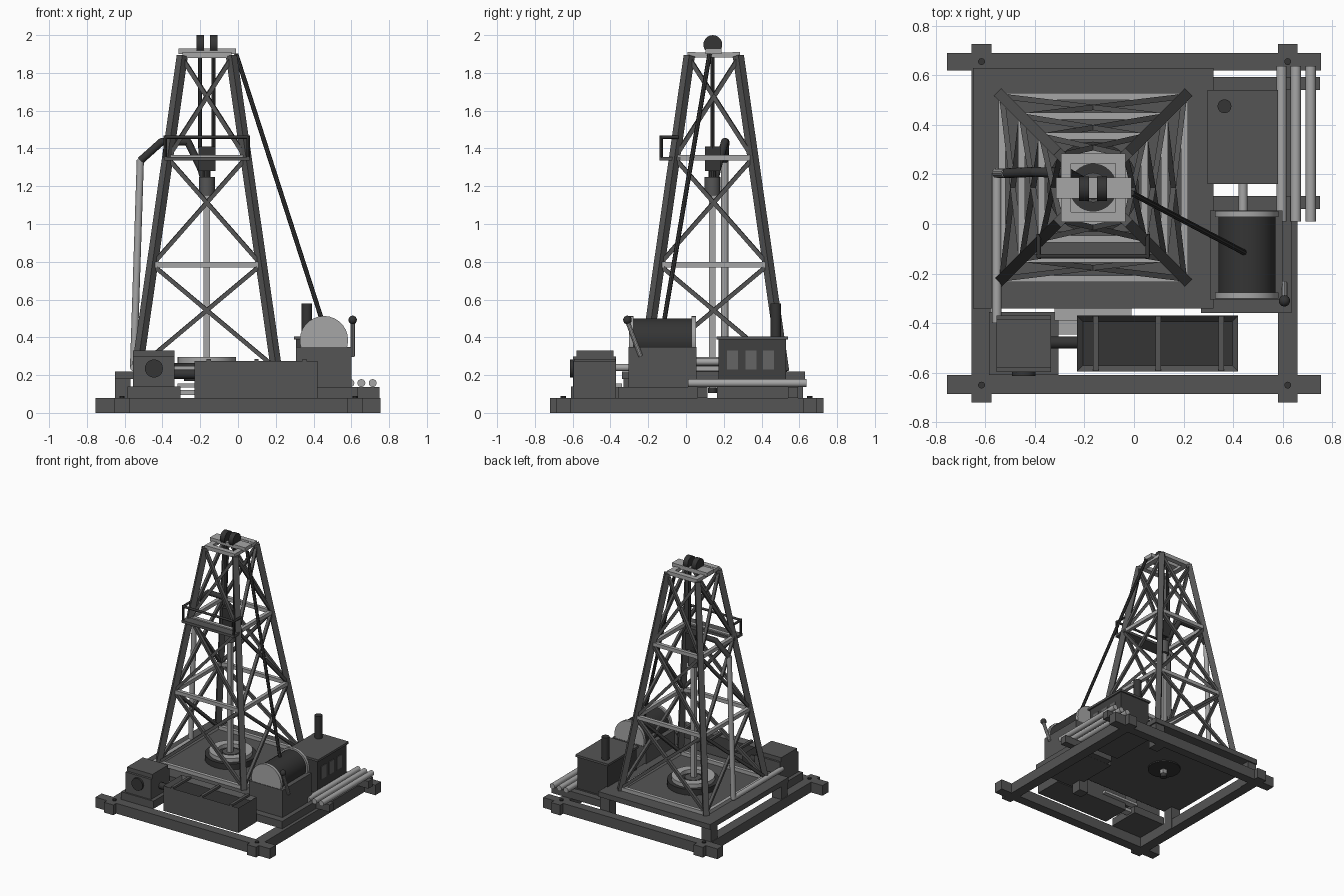
import bpy, bmesh, math
from mathutils import Vector, Matrix

if "Cube" in bpy.data.objects:
    bpy.data.objects.remove(bpy.data.objects["Cube"])


def material(name, v):
    m = bpy.data.materials.new(name)
    m.diffuse_color = (v, v, v, 1)
    m.use_nodes = True
    m.node_tree.nodes["Principled BSDF"].inputs["Base Color"].default_value = m.diffuse_color
    return m


STEEL = material("mid grey steel", 0.09)
LIGHT = material("light grey metal", 0.38)
DARK = material("dark grey iron", 0.035)
HOUSING = material("engine charcoal", 0.05)
GLASS = material("window grey", 0.13)


def finish(name, bm, mat, smooth=False):
    bmesh.ops.recalc_face_normals(bm, faces=bm.faces)
    me = bpy.data.meshes.new(name)
    bm.to_mesh(me)
    bm.free()
    me.materials.append(mat)
    ob = bpy.data.objects.new(name, me)
    bpy.context.collection.objects.link(ob)
    if smooth:
        bpy.ops.object.select_all(action='DESELECT')
        ob.select_set(True)
        bpy.context.view_layer.objects.active = ob
        bpy.ops.object.shade_smooth_by_angle(angle=math.radians(35))
    return ob


def box(name, mat, x0, x1, y0, y1, z0, z1):
    bm = bmesh.new()
    m = Matrix.Translation(((x0 + x1) / 2, (y0 + y1) / 2, (z0 + z1) / 2))
    bmesh.ops.create_cube(bm, size=1, matrix=m @ Matrix.Diagonal((x1 - x0, y1 - y0, z1 - z0, 1)))
    return finish(name, bm, mat)


def frame(a, b, side=None):
    """Matrix at the middle of a-b with local z along it and local x near side."""
    a, b = Vector(a), Vector(b)
    z = (b - a).normalized()
    s = Vector(side) if side else (Vector((0, 0, 1)) if abs(z.z) < 0.9 else Vector((1, 0, 0)))
    y = z.cross(s).normalized()
    m = Matrix((y.cross(z), y, z)).transposed().to_4x4()
    m.translation = (a + b) / 2
    return m, (b - a).length


def beam(name, mat, a, b, w, side=None):
    m, length = frame(a, b, side)
    bm = bmesh.new()
    bmesh.ops.create_cube(bm, size=1, matrix=m @ Matrix.Diagonal((w, w, length, 1)))
    return finish(name, bm, mat)


def rod(name, mat, a, b, r, n=16):
    m, length = frame(a, b)
    bm = bmesh.new()
    bmesh.ops.create_cone(bm, cap_ends=True, segments=n, radius1=r, radius2=r, depth=length, matrix=m)
    return finish(name, bm, mat, True)


def ball(name, mat, c, r):
    bm = bmesh.new()
    bmesh.ops.create_uvsphere(bm, u_segments=14, v_segments=8, radius=r, matrix=Matrix.Translation(c))
    return finish(name, bm, mat, True)


def pipe_run(name, mat, pts, r):
    for a, b in zip(pts, pts[1:]):
        rod(name, mat, a, b, r, 12)
    for p in pts[1:-1]:
        ball(name + "_elbow", mat, p, r)


# Skid frame with corner bolts
for y0, y1 in ((-0.685, -0.61), (0.62, 0.69)):
    box("skid_beam", STEEL, -0.755, 0.755, y0, y1, 0, 0.08)
for x in (-0.615, 0.62):
    box("cross_skid", STEEL, x - 0.04, x + 0.04, -0.72, 0.727, 0, 0.08)
    for y in (-0.65, 0.655):
        rod("corner_bolt", DARK, (x, y, 0.07), (x, y, 0.09), 0.014, 10)

# Drill floor on posts
box("drill_floor", STEEL, -0.65, 0.32, -0.34, 0.63, 0.18, 0.22)
for x in (-0.61, 0.27):
    for y in (-0.29, 0.58):
        box("floor_post", STEEL, x - 0.04, x + 0.04, y - 0.04, y + 0.04, 0, 0.18)
box("upper_step", LIGHT, -0.32, -0.01, -0.39, -0.34, 0.135, 0.155)
box("lower_step", LIGHT, -0.32, -0.01, -0.445, -0.39, 0.095, 0.12)

# Derrick: four legs, girts and crossed braces on every face
CX, CY = -0.165, 0.147
Z0, Z1 = 0.22, 1.89


def corner(k, z):
    h = 0.37 + (0.13 - 0.37) * (z - Z0) / (Z1 - Z0)
    sx, sy = ((-1, -1), (1, -1), (1, 1), (-1, 1))[k % 4]
    return Vector((CX + sx * h, CY + sy * h, z))


levels = (0.235, 0.785, 1.35, 1.88)
for k in range(4):
    out = corner(k, Z0) - Vector((CX, CY, Z0))
    beam("derrick_leg", STEEL, corner(k, Z0), corner(k, Z1), 0.042, out)
    for z in levels[:3]:
        beam("girt", LIGHT, corner(k, z), corner(k + 1, z), 0.028)
    for lo, hi in zip(levels, levels[1:]):
        beam("brace", STEEL, corner(k, lo), corner(k + 1, hi), 0.022)
        beam("brace", STEEL, corner(k + 1, lo), corner(k, hi), 0.022)

# Crown frame, sheaves and hoisting lines
for s in (-1, 1):
    box("crown_beam", LIGHT, CX - 0.13, CX + 0.13, CY + s * 0.118 - 0.02, CY + s * 0.118 + 0.02, 1.88, 1.91)
    box("crown_side", LIGHT, CX + s * 0.11 - 0.02, CX + s * 0.11 + 0.02, CY - 0.137, CY + 0.137, 1.882, 1.908)
    x = CX + s * 0.036
    rod("crown_sheave", DARK, (x - 0.02, CY - 0.005, 1.95), (x + 0.02, CY - 0.005, 1.95), 0.05, 20)
    rod("hoist_line", DARK, (x, 0.14, 1.4), (x, 0.14, 1.93), 0.011, 8)
box("crown_block", LIGHT, -0.315, -0.01, 0.103, 0.188, 1.9, 1.93)
rod("drum_line", DARK, (-0.01, 0.125, 1.9), (0.445, -0.115, 0.49), 0.012, 8)

# Travelling block, swivel and kelly
box("travelling_block", DARK, -0.21, -0.12, 0.1, 0.183, 1.28, 1.41)
rod("hook", DARK, (CX, 0.14, 1.24), (CX, 0.14, 1.29), 0.02, 10)
rod("swivel", STEEL, (CX, 0.14, 1.15), (CX, 0.14, 1.25), 0.042)
beam("kelly", LIGHT, (CX, 0.14, 0.13), (CX, 0.14, 1.15), 0.034, (1, 0, 0))
rod("drill_bit", DARK, (CX, 0.14, 0.105), (CX, 0.14, 0.135), 0.024)

# Rotary table
rod("rotary_base", DARK, (CX, CY, 0.17), (CX, CY, 0.19), 0.12, 24)
rod("rotary_table", DARK, (CX, CY, 0.21), (CX, CY, 0.265), 0.185, 32)
bm = bmesh.new()
rings = []
for r, z in ((0.155, 0.26), (0.155, 0.295), (0.095, 0.295), (0.095, 0.26)):
    rings.append([bm.verts.new((CX + r * math.cos(i * math.tau / 32), CY + r * math.sin(i * math.tau / 32), z))
                  for i in range(32)])
for j in range(4):
    p, q = rings[j], rings[(j + 1) % 4]
    for i in range(32):
        bm.faces.new((p[i], p[(i + 1) % 32], q[(i + 1) % 32], q[i]))
finish("rotary_ring", bm, LIGHT, True)
rod("rotary_bushing", STEEL, (CX, CY, 0.26), (CX, CY, 0.28), 0.06, 20)

# Working board and its railing
box("working_board", STEEL, -0.39, 0.062, -0.14, -0.03, 1.335, 1.355)
rail = [(-0.385, -0.04), (-0.385, -0.13), (0.055, -0.13), (0.055, -0.04)]
pipe_run("board_rail", DARK, [(x, y, 1.46) for x, y in rail], 0.009)
for x, y in rail[1:3]:
    rod("rail_post", DARK, (x, y, 1.35), (x, y, 1.468), 0.009, 8)

# Standpipe and rotary hose
pipe_run("standpipe", LIGHT, [(-0.553, -0.4, 0.24), (-0.553, 0.205, 0.24), (-0.517, 0.205, 1.34)], 0.019)
pipe_run("rotary_hose", DARK, [(-0.517, 0.205, 1.335), (-0.405, 0.21, 1.435), (-0.265, 0.205, 1.435),
                               (-0.195, 0.165, 1.29), (-0.175, 0.15, 1.22)], 0.02)

# Mud pump
box("pump_base", STEEL, -0.585, -0.305, -0.61, -0.355, 0.08, 0.14)
box("pump_body", STEEL, -0.555, -0.335, -0.598, -0.37, 0.14, 0.298)
box("pump_cap", STEEL, -0.555, -0.335, -0.58, -0.385, 0.298, 0.33)
rod("pump_flange", DARK, (-0.445, -0.59, 0.235), (-0.445, -0.614, 0.235), 0.048, 20)
rod("suction_pipe", DARK, (-0.34, -0.478, 0.205), (-0.22, -0.478, 0.205), 0.025)

# Open mud tank with inset mud surface and cross bars
tank = box("mud_tank", STEEL, -0.23, 0.42, -0.595, -0.37, 0.08, 0.275)
tank.data.materials.append(DARK)
bm = bmesh.new()
bm.from_mesh(tank.data)
top = max(bm.faces, key=lambda f: f.calc_center_median().z)
bmesh.ops.inset_region(bm, faces=[top], thickness=0.033)
bmesh.ops.translate(bm, verts=top.verts, vec=(0, 0, -0.03))
top.material_index = 1
bm.to_mesh(tank.data)
bm.free()
for x in (-0.155, 0.098, 0.352):
    box("tank_bar", STEEL, x - 0.011, x + 0.011, -0.592, -0.372, 0.268, 0.285)

# Drawworks: base, body, drum with flanges, brake lever
box("drawworks_base", STEEL, 0.27, 0.635, -0.36, 0.06, 0.08, 0.138)
box("drawworks_body", STEEL, 0.307, 0.6, -0.305, 0.055, 0.138, 0.35)
rod("drum", DARK, (0.455, -0.28, 0.385), (0.455, 0.03, 0.385), 0.115, 28)
for y in (-0.289, 0.04):
    rod("drum_flange", LIGHT, (0.455, y - 0.012, 0.385), (0.455, y + 0.012, 0.385), 0.128, 28)
rod("brake_lever", LIGHT, (0.607, -0.24, 0.3), (0.607, -0.31, 0.485), 0.012, 10)
ball("lever_knob", DARK, (0.607, -0.31, 0.492), 0.023)
rod("drive_shaft", LIGHT, (0.44, 0.05, 0.27), (0.44, 0.18, 0.27), 0.018)

# Engine house with windows and exhaust
box("engine_base", STEEL, 0.3, 0.58, 0.165, 0.54, 0.08, 0.14)
box("engine_house", HOUSING, 0.307, 0.568, 0.172, 0.53, 0.14, 0.388)
box("engine_roof", STEEL, 0.297, 0.58, 0.162, 0.54, 0.388, 0.405)
for y in (0.245, 0.343, 0.437):
    box("engine_window", GLASS, 0.566, 0.573, y - 0.029, y + 0.029, 0.23, 0.33)
rod("exhaust", DARK, (0.365, 0.475, 0.4), (0.365, 0.475, 0.58), 0.028)

# Pipe rack
for y in (0.087, 0.567):
    box("rack_sleeper", STEEL, 0.31, 0.75, y - 0.026, y + 0.026, 0.08, 0.137)
for x in (0.595, 0.653, 0.713):
    rod("drill_pipe", LIGHT, (x, 0.01, 0.158), (x, 0.637, 0.158), 0.021)
